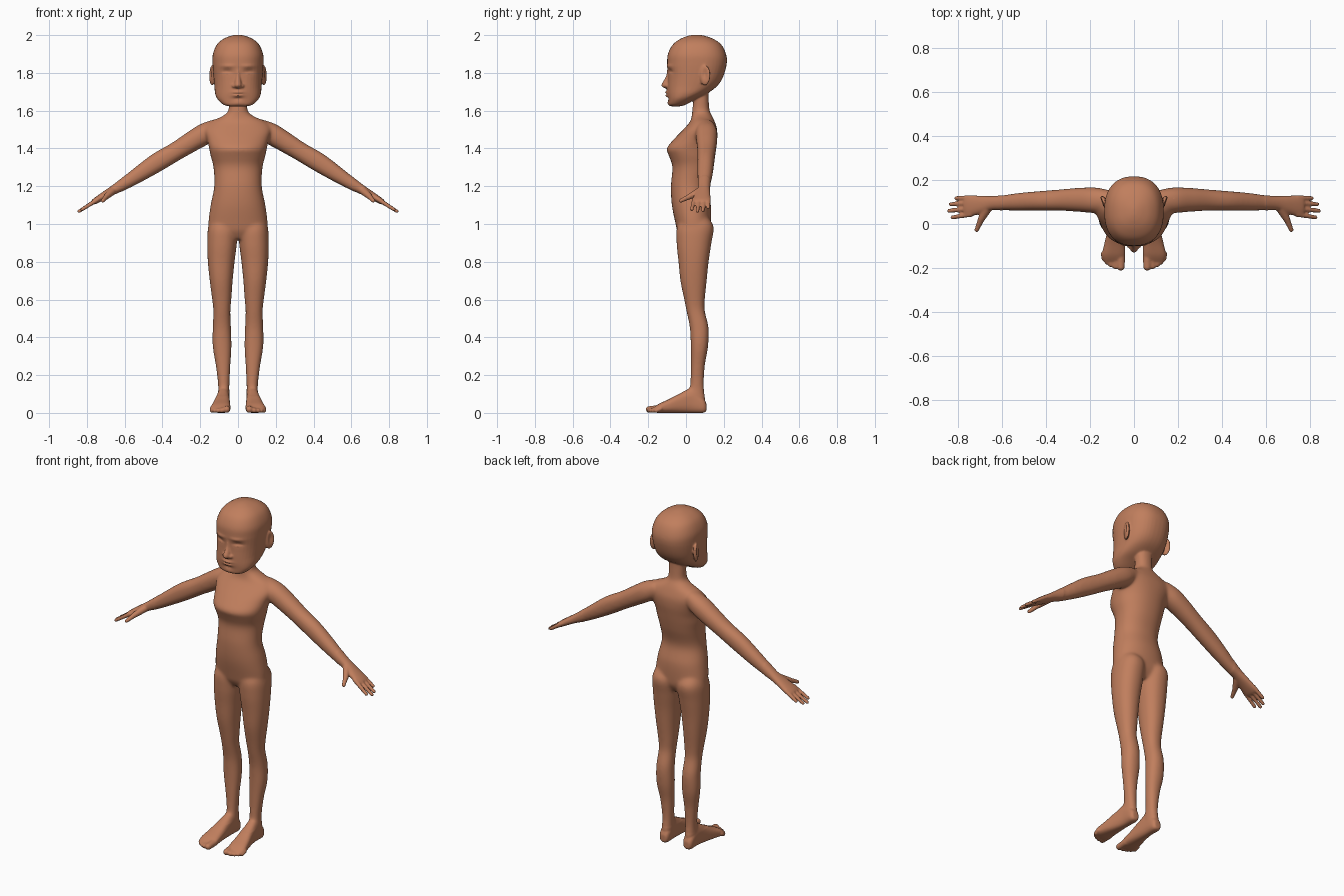
import bpy, bmesh, math
from mathutils import Vector, Matrix

X, Y, Z = Vector((1, 0, 0)), Vector((0, 1, 0)), Vector((0, 0, 1))


def catmull(rows, sub=6):
    """Smoothly resample rows of numbers."""
    out = []
    for i in range(len(rows) - 1):
        p = [rows[max(i - 1, 0)], rows[i], rows[i + 1], rows[min(i + 2, len(rows) - 1)]]
        for s in range(sub):
            t = s / sub
            out.append([0.5 * (2 * b + (c - a) * t + (2 * a - 5 * b + 4 * c - d) * t * t
                               + (3 * b - a - 3 * c + d) * t ** 3) for a, b, c, d in zip(*p)])
    return out + [list(rows[-1])]


def loft(bm, rows, w, u, v, origin=Vector(), power=2.2, n=40):
    """Rows: position along w, then low/high extents along u and v."""
    rings = []
    for t, u0, u1, v0, v1 in catmull(rows):
        ring = []
        for k in range(n):
            c, s = math.cos(2 * math.pi * k / n), math.sin(2 * math.pi * k / n)
            a = math.copysign(abs(c) ** (2 / power), c)
            b = math.copysign(abs(s) ** (2 / power), s)
            ring.append(bm.verts.new(origin + w * t + u * ((u0 + u1) / 2 + a * (u1 - u0) / 2)
                                     + v * ((v0 + v1) / 2 + b * (v1 - v0) / 2)))
        rings.append(ring)
    faces = [bm.faces.new(rings[0]), bm.faces.new(rings[-1])]
    for r0, r1 in zip(rings, rings[1:]):
        for k in range(n):
            faces.append(bm.faces.new((r0[k], r0[(k + 1) % n], r1[(k + 1) % n], r1[k])))
    bmesh.ops.recalc_face_normals(bm, faces=faces)


def ball(bm, pos, scale, turn=0):
    m = Matrix.Translation(pos) @ Matrix.Rotation(turn, 4, 'Z') @ Matrix.Diagonal((*scale, 1))
    bmesh.ops.create_icosphere(bm, subdivisions=3, radius=1, matrix=m)


def taper(bm, p0, p1, r0, r1, n=14):
    """Rounded tapering digit made of overlapping balls."""
    for i in range(n + 1):
        r = r0 + (r1 - r0) * i / n
        ball(bm, Vector(p0).lerp(Vector(p1), i / n), (r, r, r))


def sym(rows):
    return [(z, -h, h, a, b) for z, h, a, b in rows]


body = bmesh.new()
# torso and neck
loft(body, sym([(.92, .08, -.02, .10), (.96, .14, -.045, .125), (1.0, .157, -.055, .132),
                (1.1, .145, -.075, .132), (1.2, .126, -.08, .112), (1.3, .13, -.072, .137),
                (1.36, .145, -.09, .15), (1.4, .153, -.102, .157), (1.45, .165, -.063, .165),
                (1.5, .178, -.015, .165), (1.54, .15, .02, .153), (1.57, .085, .03, .14),
                (1.6, .052, .033, .125), (1.66, .048, .04, .12), (1.73, .05, .04, .12)]), Z, X, Y)
# head
loft(body, sym([(1.623, .045, -.08, -.03), (1.632, .078, -.092, 0), (1.66, .108, -.094, .05),
                (1.69, .121, -.097, .11), (1.73, .125, -.098, .165), (1.78, .13, -.096, .197),
                (1.85, .135, -.1, .216), (1.9, .133, -.096, .212), (1.95, .112, -.07, .187),
                (1.98, .078, -.03, .145), (1.996, .038, .01, .1), (2.002, .01, .04, .07)]),
     Z, X, Y, power=2.35)
# nose
loft(body, sym([(1.82, .01, -.1, -.05), (1.78, .014, -.107, -.05), (1.745, .02, -.127, -.05),
                (1.73, .022, -.129, -.05), (1.718, .014, -.112, -.05)]), Z, X, Y)

side = bmesh.new()
# leg
loft(side, [(1.05, .05, .125, .02, .1), (.99, .006, .157, -.045, .146), (.9, .006, .163, -.05, .135),
            (.8, .018, .16, -.04, .12), (.7, .028, .15, -.03, .11), (.6, .035, .137, -.01, .1),
            (.54, .04, .131, .002, .1), (.45, .037, .134, .02, .12), (.35, .034, .134, .025, .117),
            (.25, .04, .118, .025, .1), (.15, .045, .106, .022, .095), (.08, .045, .106, .01, .1),
            (.02, .05, .1, .01, .1)], Z, X, Y)
# foot
loft(side, [(.108, .06, .095, .01, .05), (.09, .048, .107, 0, .08), (.03, .045, .111, 0, .13),
            (-.03, .043, .121, 0, .105), (-.09, .041, .135, 0, .073), (-.14, .04, .145, 0, .05),
            (-.17, .048, .138, .002, .03)], Y, X, Z, power=2.6)
# toes, big one inside
for x, y, r in [(.06, -.213, .018), (.086, -.206, .013), (.106, -.197, .012),
                (.123, -.185, .012), (.138, -.168, .011)]:
    taper(side, (x, -.135, .022), (x, y + r, r), r * 1.15, r)
# arm and palm
AD, AN, AO = Vector((.857, 0, -.515)), Vector((.515, 0, .857)), Vector((.17, 0, 1.48))


def on_arm(t, y, v):
    return AO + AD * t + Y * y + AN * v


loft(side, [(-.08, .06, .15, -.04, .04), (0, .05, .166, -.055, .057), (.09, .055, .165, -.053, .055),
            (.187, .06, .158, -.05, .05), (.3, .06, .15, -.05, .052), (.41, .06, .142, -.046, .04),
            (.505, .062, .131, -.04, .027), (.563, .062, .127, -.031, .02), (.62, .046, .129, -.026, .016),
            (.685, .033, .13, -.022, .011), (.705, .042, .12, -.015, .006)], AD, Y, AN, AO)
# fingers and thumb
for y0, y1, t in [(.044, .03, .77), (.07, .06, .788), (.096, .09, .78), (.119, .118, .75)]:
    taper(side, on_arm(.67, y0, -.005), on_arm(t, y1, -.008), .0125, .0098)
taper(side, on_arm(.585, .07, -.008), on_arm(.622, .022, -.015), .021, .016)
taper(side, on_arm(.622, .022, -.015), on_arm(.652, -.028, -.025), .015, .0105)
# ear and nostril wing
ball(side, (.137, .1, 1.787), (.013, .031, .055), -.4)
ball(side, (.02, -.098, 1.731), (.013, .013, .011))

# mirror the one-sided parts
half = bpy.data.meshes.new("half")
side.to_mesh(half)
body.from_mesh(half)
half.transform(Matrix.Scale(-1, 4, X))
half.flip_normals()
body.from_mesh(half)
bpy.data.meshes.remove(half)

mesh = bpy.data.meshes.new("child_body")
body.to_mesh(mesh)
obj = bpy.data.objects.new("child_body", mesh)
bpy.context.collection.objects.link(obj)
bpy.context.view_layer.objects.active = obj
obj.select_set(True)

# fuse everything into one skin
rm = obj.modifiers.new("fuse", 'REMESH')
rm.mode, rm.voxel_size = 'VOXEL', .0048
bpy.ops.object.modifier_apply(modifier=rm.name)

# blend the joins: large forms strongly, hands, feet and face lightly
bm = bmesh.new()
bm.from_mesh(mesh)
big = [v for v in bm.verts if abs(v.co.x) < .6 and .09 < v.co.z < 1.6]
skull = [v for v in bm.verts if v.co.z > 1.85]
for verts, count in ((list(bm.verts), 3), (big, 25), (skull, 8)):
    for _ in range(count):
        bmesh.ops.smooth_vert(bm, verts=verts, factor=.5, use_axis_x=True, use_axis_y=True, use_axis_z=True)

# face relief: x, z, spread x, spread z, push along y
relief = [(.058, 1.806, .028, .014, .010), (.058, 1.80, .02, .008, -.006), (.058, 1.804, .02, .003, .004),
          (.055, 1.836, .035, .01, -.005), (0, 1.69, .035, .02, -.010), (0, 1.698, .022, .005, -.006),
          (0, 1.679, .02, .005, -.006), (0, 1.689, .028, .003, .006), (0, 1.664, .022, .006, .005),
          (0, 1.64, .025, .012, -.004)]
for v in bm.verts:
    x, y, z = v.co
    if 1.62 < z < 1.88 and y < -.02:
        for cx, cz, sx, sz, d in relief:
            v.co.y += d * math.exp(-((abs(x) - cx) / sx) ** 2 - ((z - cz) / sz) ** 2)
    # hollow of the ear
    if abs(x) > .135 and 1.72 < z < 1.85:
        v.co.x -= math.copysign(.011, x) * math.exp(-((y - .1) / .014) ** 2 - ((z - 1.795) / .03) ** 2)
    v.co.z = max(v.co.z, 0)
bm.to_mesh(mesh)
bm.free()

dec = obj.modifiers.new("lighten", 'DECIMATE')
dec.ratio = .4
bpy.ops.object.modifier_apply(modifier=dec.name)
bpy.ops.object.shade_smooth()

skin = bpy.data.materials.new("brown skin")
skin.diffuse_color = (.53, .21, .11, 1)
mesh.materials.clear()
mesh.materials.append(skin)
